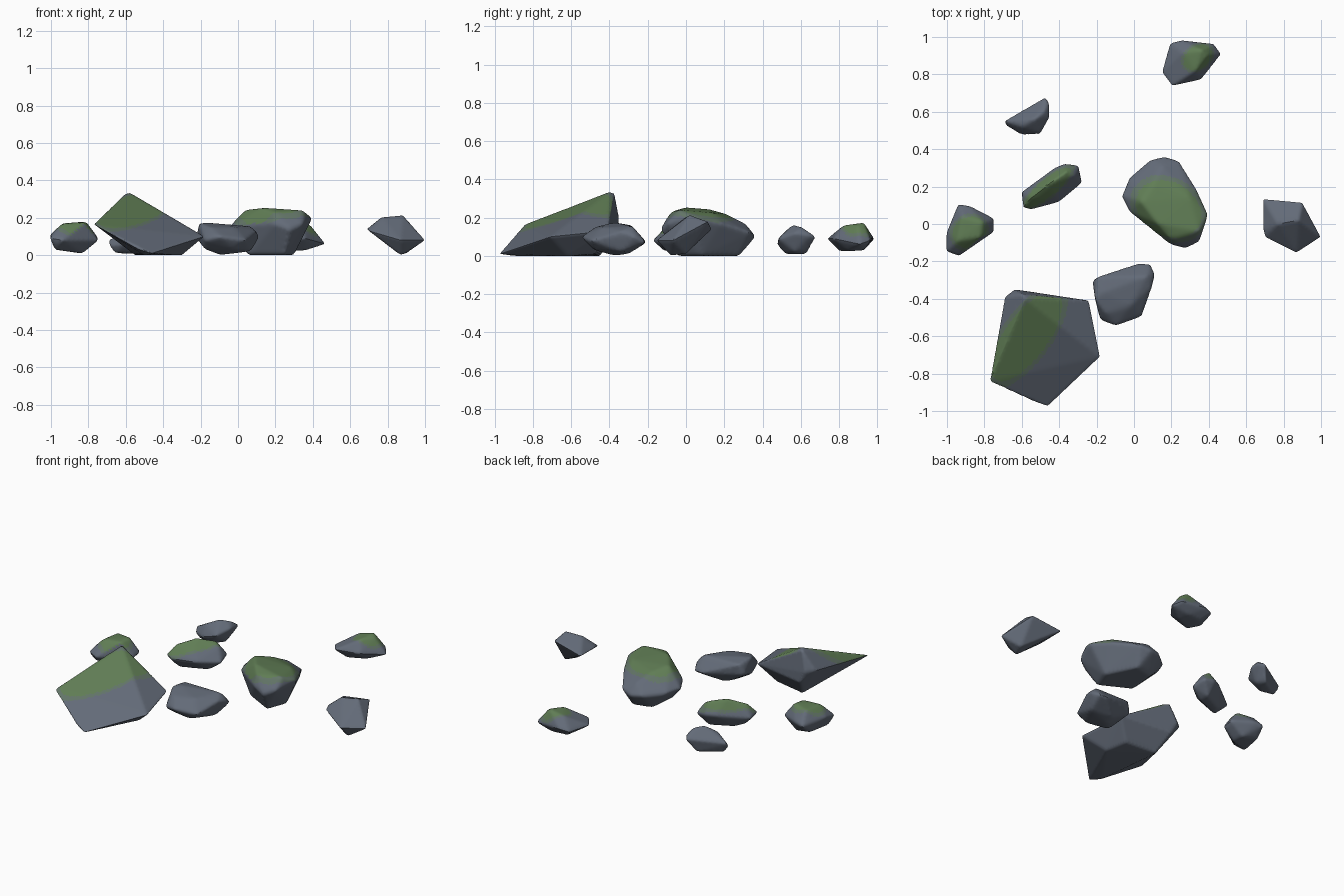
import bpy, bmesh, math
from mathutils import Vector


def material(name, rgb):
    m = bpy.data.materials.new(name)
    m.diffuse_color = (*rgb, 1)
    return m


MATS = [material("slate stone", (0.125, 0.147, 0.188)),
        material("mossy stone", (0.122, 0.175, 0.135)),
        material("moss", (0.117, 0.205, 0.09))]


def rock(name, points, moss=None, rounds=3):
    """Convex stone; moss = (x, y, long radius, short radius, degrees) patch seen from above."""
    bm = bmesh.new()
    for p in points:
        bm.verts.new(p)
    res = bmesh.ops.convex_hull(bm, input=bm.verts)
    junk = {g for g in res["geom_interior"] + res["geom_unused"] if isinstance(g, bmesh.types.BMVert)}
    bmesh.ops.delete(bm, geom=list(junk), context='VERTS')
    # refine evenly, then soften the ridges
    for _ in range(6):
        long_edges = [e for e in bm.edges if e.calc_length() > 0.022]
        if not long_edges:
            break
        bmesh.ops.subdivide_edges(bm, edges=long_edges, cuts=1)
        bmesh.ops.triangulate(bm, faces=bm.faces[:])
    for _ in range(rounds):
        bmesh.ops.smooth_vert(bm, verts=bm.verts, factor=0.5,
                              use_axis_x=True, use_axis_y=True, use_axis_z=True)
    bmesh.ops.recalc_face_normals(bm, faces=bm.faces)
    # moss settles on upward faces inside the patch, thinning at its rim
    if moss:
        cx, cy, rx, ry, deg = moss
        c, s = math.cos(math.radians(deg)), math.sin(math.radians(deg))
        for f in bm.faces:
            d = f.calc_center_median() - Vector((cx, cy, 0))
            r = math.hypot((d.x * c + d.y * s) / rx, (d.y * c - d.x * s) / ry)
            if f.normal.z > 0.3:
                f.material_index = 2 if r < 0.92 else 1 if r < 1.08 else 0
    me = bpy.data.meshes.new(name)
    bm.to_mesh(me)
    bm.free()
    for m in MATS:
        me.materials.append(m)
    ob = bpy.data.objects.new(name, me)
    bpy.context.collection.objects.link(ob)
    bpy.ops.object.select_all(action='DESELECT')
    ob.select_set(True)
    bpy.context.view_layer.objects.active = ob
    bpy.ops.object.shade_smooth_by_angle(angle=math.radians(40))


# large wedge boulder, front left
rock("wedge_boulder", [
    (-.77, -.84, .165), (-.69, -.39, .21), (-.64, -.35, .20), (-.24, -.41, .13),
    (-.18, -.71, .10), (-.46, -.975, .01), (-.53, -.95, .03), (-.58, -.40, .335),
    (-.60, -.375, .33), (-.60, -.355, .12), (-.30, -.62, 0), (-.34, -.48, .01),
    (-.55, -.45, 0), (-.50, -.90, 0)],
    (-.575, -.60, .31, .125, 54), 1)

# rounded boulder in the middle
rock("middle_boulder", [
    (-.07, .15, .13), (-.03, .25, .12), (.08, .345, .11), (.16, .365, .10), (.24, .34, .12),
    (.34, .18, .17), (.40, .05, .20), (.35, -.10, .17), (.28, -.135, .14), (.20, -.115, .17),
    (-.03, .07, .15), (.04, .12, .245), (.13, 0, .255), (.20, -.08, .23), (.35, -.04, .24),
    (.30, .14, .225), (.10, .21, .22), (.15, .31, .17), (.06, .05, 0), (.08, .25, 0),
    (.20, .28, 0), (.30, .08, 0), (.25, -.05, 0)],
    (.185, .08, .20, .155, -30))

# stone beside the wedge
rock("front_stone", [
    (-.225, -.30, .09), (-.20, -.285, .16), (.04, -.205, .07), (.09, -.21, .07), (.115, -.26, .10),
    (.10, -.33, .13), (.04, -.50, .08), (-.10, -.55, .10), (-.18, -.52, .08), (-.21, -.40, .17),
    (-.15, -.48, .15), (-.02, -.44, .15), (.07, -.28, .155), (-.17, -.37, .175),
    (-.18, -.45, .03), (-.10, -.37, 0), (-.02, -.48, .03), (.07, -.33, .02), (-.08, -.30, .01)])

# angular stone on the right
rock("right_stone", [
    (.69, .135, .14), (.90, .115, .18), (1.0, -.07, .08), (.87, -.155, .08), (.70, -.07, .13),
    (.69, -.03, .14), (.77, 0, .205), (.88, .02, .215), (.87, -.08, 0), (.90, 0, .01)], rounds=1)

# back right stone
rock("back_right_stone", [
    (.19, .97, .08), (.25, .985, .09), (.43, .965, .08), (.47, .91, .06), (.36, .77, .09),
    (.20, .735, .09), (.145, .81, .08), (.36, .93, .175), (.26, .92, .15), (.33, .82, .16),
    (.39, .90, .16), (.25, .80, .025), (.36, .85, .025), (.35, .93, .03), (.24, .92, .03)],
    (.34, .89, .09, .065, 35), 2)

# left stone
rock("left_stone", [
    (-.94, .11, .09), (-.88, .10, .10), (-.745, .03, .09), (-.745, -.04, .08), (-.94, -.175, .08),
    (-1.005, -.15, .09), (-1.005, -.05, .11), (-.94, -.09, .17), (-.82, -.07, .175),
    (-.81, .01, .18), (-.92, .04, .17), (-.98, -.12, .03), (-.83, -.05, .01),
    (-.84, .03, .01), (-.95, .04, .03)],
    (-.88, -.045, .10, .09, 30), 2)

# long mossy stone behind the wedge
rock("long_stone", [
    (-.595, .085, .09), (-.605, .17, .08), (-.42, .305, .10), (-.37, .325, .10), (-.295, .315, .09),
    (-.275, .22, .07), (-.40, .115, .08), (-.55, .075, .08), (-.55, .14, .16), (-.46, .21, .195),
    (-.36, .28, .175), (-.32, .26, .15), (-.53, .13, .01), (-.36, .20, .01), (-.36, .27, .01),
    (-.50, .20, .01)],
    (-.46, .195, .17, .05, 40), 2)

# small back left stone
rock("back_left_stone", [
    (-.695, .55, .08), (-.47, .68, .10), (-.45, .65, .11), (-.45, .57, .12), (-.50, .48, .09),
    (-.60, .475, .06), (-.69, .53, .05), (-.53, .56, .165), (-.60, .52, .13), (-.48, .60, .155),
    (-.66, .54, .01), (-.52, .63, .01), (-.56, .52, .01), (-.49, .57, .02)], rounds=2)
